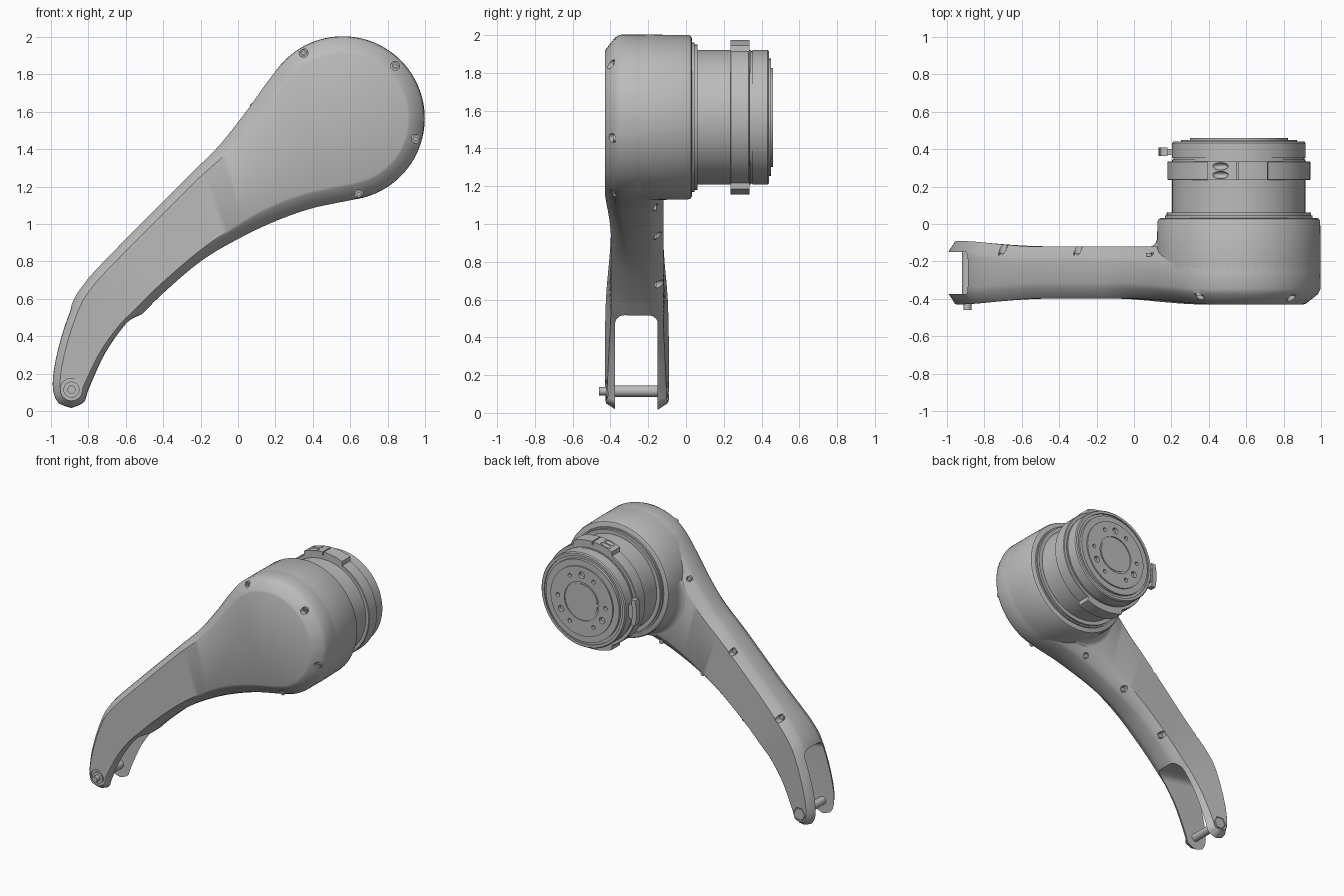
import bpy, bmesh, math
from mathutils import Vector

if "Cube" in bpy.data.objects:
    bpy.data.objects.remove(bpy.data.objects["Cube"])

GREY = bpy.data.materials.new("plain_grey")
GREY.use_nodes = True
GREY.diffuse_color = (0.5, 0.5, 0.5, 1)
GREY.node_tree.nodes["Principled BSDF"].inputs["Base Color"].default_value = GREY.diffuse_color

HX, HZ, HR = 0.56, 1.565, 0.437      # head axis and radius
PIN = (-0.89, 0.115)                 # fork pin axis
FAR = 1.0


def finish(name, bm):
    bmesh.ops.remove_doubles(bm, verts=bm.verts, dist=1e-5)
    bmesh.ops.recalc_face_normals(bm, faces=bm.faces)
    mesh = bpy.data.meshes.new(name)
    bm.to_mesh(mesh)
    bm.free()
    mesh.materials.append(GREY)
    ob = bpy.data.objects.new(name, mesh)
    bpy.context.collection.objects.link(ob)
    return ob


def smooth(ob, angle=32):
    bpy.ops.object.select_all(action='DESELECT')
    ob.select_set(True)
    bpy.context.view_layer.objects.active = ob
    bpy.ops.object.shade_smooth_by_angle(angle=math.radians(angle))
    return ob


def skin(bm, rings, closed=True):
    rows = [[bm.verts.new(p) for p in ring] for ring in rings]
    n = len(rows[0])
    for a, b in zip(rows, rows[1:]):
        for i in range(n if closed else n - 1):
            j = (i + 1) % n
            bm.faces.new((a[i], a[j], b[j], b[i]))
    return rows


def lathe(name, profile, centre=(HX, HZ), seg=96):
    """Turn (radius, y) points about an axis along y."""
    bm = bmesh.new()
    rings = []
    for r, y in profile:
        turn = [2 * math.pi * i / seg for i in range(seg)]
        rings.append([(centre[0] + r * math.cos(t), y, centre[1] + r * math.sin(t)) for t in turn])
    skin(bm, rings)
    bmesh.ops.remove_doubles(bm, verts=bm.verts, dist=1e-5)
    bmesh.ops.dissolve_degenerate(bm, edges=bm.edges, dist=1e-6)
    return finish(name, bm)


def rod(name, centre, r, y0, y1, seg=24):
    return lathe(name, [(0, y0), (r, y0), (r, y1), (0, y1)], centre, seg)


def sector(name, r0, r1, y0, y1, a0, a1, taper=4):
    """Curved block around the head axis, angles in degrees."""
    def arc(r, s, e):
        turn = [math.radians(s + (e - s) * i / 16) for i in range(17)]
        return [(HX + r * math.cos(t), y0, HZ + r * math.sin(t)) for t in turn]
    bm = bmesh.new()
    pts = arc(r1, a0 + taper, a1 - taper) + arc(r0, a1, a0)
    face = bm.faces.new([bm.verts.new(p) for p in pts])
    out = bmesh.ops.extrude_face_region(bm, geom=[face])
    bmesh.ops.translate(bm, vec=(0, y1 - y0, 0), verts=[v for v in out["geom"] if isinstance(v, bmesh.types.BMVert)])
    return smooth(finish(name, bm))


def box(name, size, centre, tilt=0, bevel=0):
    bm = bmesh.new()
    bmesh.ops.create_cube(bm, size=1)
    bmesh.ops.scale(bm, vec=size, verts=bm.verts)
    if bevel:
        top = [e for e in bm.edges if all(v.co.z > 0 for v in e.verts)
               and abs(e.verts[0].co.y - e.verts[1].co.y) < 1e-6]
        bmesh.ops.bevel(bm, geom=top, offset=bevel, segments=8, profile=0.5, affect='EDGES')
    ob = finish(name, bm)
    ob.location = centre
    ob.rotation_euler.y = tilt
    return ob


def cut(target, cutter):
    mod = target.modifiers.new("cut", 'BOOLEAN')
    mod.operation, mod.solver, mod.object = 'DIFFERENCE', 'EXACT', cutter
    bpy.context.view_layer.objects.active = target
    bpy.ops.object.modifier_apply(modifier=mod.name)
    bpy.data.objects.remove(cutter)


def ease(a, b, x):
    t = min(1, max(0, (x - a) / (b - a)))
    return t * t * (3 - 2 * t)


def sample(points, count):
    """Smooth curve through the points, evenly spaced."""
    p = [Vector(q) for q in points]
    p = [p[0]] + p + [p[-1]]
    dense = []
    for a, b, c, d in zip(p, p[1:], p[2:], p[3:]):
        for k in range(24):
            t = k / 24
            dense.append(0.5 * (2 * b + (c - a) * t + (2 * a - 5 * b + 4 * c - d) * t**2
                                + (3 * b - a - 3 * c + d) * t**3))
    dense.append(p[-1])
    run = [0]
    for a, b in zip(dense, dense[1:]):
        run.append(run[-1] + (b - a).length)
    out, k = [], 0
    for i in range(count):
        goal = run[-1] * i / (count - 1)
        while k < len(run) - 2 and run[k + 1] < goal:
            k += 1
        out.append(dense[k].lerp(dense[k + 1], (goal - run[k]) / (run[k + 1] - run[k])))
    return out


def head_arc(start, step):
    turn = [math.radians(a) for a in range(start, 0, step)] + [0]
    return [(HX + HR * math.cos(t), HZ + HR * math.sin(t)) for t in turn]


# Arm housing: side outline, rounded front and back rims
N = 90
upper = sample([(-0.89, 0.01), (-0.965, 0.04), (-0.995, 0.12), (-0.985, 0.25), (-0.94, 0.43), (-0.88, 0.59),
                (-0.83, 0.67), (-0.75, 0.765), (-0.5, 1.02), (-0.25, 1.27), (-0.1, 1.42), (0.05, 1.61),
                (0.15, 1.75)] + head_arc(135, -15), N)
lower = sample([(-0.89, 0.01), (-0.815, 0.04), (-0.785, 0.115), (-0.7, 0.29), (-0.6, 0.43), (-0.52, 0.51),
                (-0.4, 0.63), (-0.2, 0.8), (0, 0.92), (0.2, 1.015), (0.4, 1.085)] + head_arc(-80, 16), N)
loop = upper + lower[-2:0:-1]


def front_y(x):
    return -0.43 + 0.033 * ease(-1, -0.5, x) * (1 - ease(-0.1, 0.4, x))


def back_y(x):
    return -0.09 - 0.03 * ease(-1, -0.55, x)


def rim(inset, depth, front):
    ring = []
    for i, p in enumerate(loop):
        d = (loop[(i + 1) % len(loop)] - loop[i - 1]).normalized()
        w = inset * (0.045 + 0.045 * ease(-0.3, 0.3, p.x))
        y = front_y(p.x) + depth if front else back_y(p.x) - depth
        ring.append((p.x + d.y * w, y, p.y - d.x * w))
    return ring


steps = [(1, 0), (0.85, 0.006), (0.15, 0.055), (0, 0.085)]
bm = bmesh.new()
rows = skin(bm, [rim(i, d, True) for i, d in steps] + [rim(i, d, False) for i, d in reversed(steps)])
for row in (rows[0], rows[-1]):
    for i in range(N - 1):
        quad = [row[i], row[i + 1], row[-i - 1], row[-i]]
        bm.faces.new(list(dict.fromkeys(quad)))
housing = finish("arm_housing", bm)

# Fork slot
TILT = 0.15
slot_end = Vector((-0.7, 0, 0.545)) - 0.5 * Vector((math.sin(TILT), 0, math.cos(TILT)))
cut(housing, box("slot_cutter", (0.84, 0.225, 1), slot_end + Vector((0, -0.2625, 0)), TILT, 0.055))

# Screw pockets and socket screws, front rim then back rim
front_screws = [(0.35, 1.915), (0.84, 1.845), (0.95, 1.455), (0.645, 1.16)]
back_screws = [(0.08, 1.63), (-0.3, 1.18), (-0.7, 0.78), (0.32, 1.085), (-0.03, 0.935), (-0.38, 0.68)]
for c in front_screws:
    cut(housing, rod("pocket", c, 0.024, -FAR, -0.372))
    smooth(lathe("front_screw", [(0, -0.376), (0.009, -0.376), (0.009, -0.386), (0.018, -0.386),
                                 (0.018, -0.36), (0, -0.36)], c, 18))
for c in back_screws:
    cut(housing, rod("pocket", c, 0.024, -0.165, FAR))
    smooth(rod("back_screw", c, 0.017, -0.175, -0.155, 18))

# Fork pin with bush and nut
cut(housing, rod("pocket", PIN, 0.06, -FAR, -0.414, 32))
cut(housing, rod("pocket", PIN, 0.053, -0.107, FAR, 6))
smooth(housing)
smooth(lathe("fork_pin", [(0, -0.46), (0.022, -0.46), (0.022, -0.42), (0.03, -0.42), (0.03, -0.105), (0, -0.105)],
             PIN, 32))
smooth(rod("pin_bush", PIN, 0.043, -0.424, -0.4, 32))
smooth(rod("pin_nut", PIN, 0.046, -0.11, -0.095, 6))

# Head drum and the fillet where the arm meets it
smooth(lathe("head_drum", [(0, -0.3), (HR - 0.002, -0.3), (HR + 0.001, -0.2), (HR - 0.002, 0.012),
                           (HR - 0.008, 0.026), (HR - 0.02, 0.032), (0, 0.032)], seg=128))
bm = bmesh.new()
rings = []
for k in range(9):
    u = math.pi / 2 * k / 8
    ring = []
    for i in range(33):
        t = math.radians(172 + 84 * i / 32)
        amp = 0.065 * math.sin(math.pi * i / 32) ** 0.5 if 0 < i < 32 else 0
        r = HR - 0.003 + amp * (1 - math.sin(u))
        ring.append((HX + r * math.cos(t), -0.121 + 0.065 * (1 - math.cos(u)), HZ + r * math.sin(t)))
    rings.append(ring)
skin(bm, rings, False)
smooth(finish("arm_fillet", bm), 60)

# Flange and coupling body with stepped end face
smooth(lathe("flange_ring", [(0, 0.02), (0.395, 0.02), (0.395, 0.045), (0.385, 0.045), (0.385, 0.062), (0, 0.062)]))
coupling = lathe("coupling_body", [(0, 0.04), (0.356, 0.04), (0.356, 0.345), (0.35, 0.345), (0.35, 0.352),
                                   (0.357, 0.352), (0.357, 0.432), (0.35, 0.44), (0.33, 0.44), (0.33, 0.43),
                                   (0.31, 0.43), (0.31, 0.45), (0.262, 0.45), (0.262, 0.46), (0.145, 0.46),
                                   (0.145, 0.452), (0.13, 0.452), (0.13, 0.456), (0, 0.456)])
for i in range(12):
    if i % 4 != 1:
        t = math.radians(i * 30)
        c = (HX + 0.2 * math.cos(t), HZ + 0.2 * math.sin(t))
        cut(coupling, rod("hole", c, 0.024 if i % 4 == 3 else 0.015, 0.435, FAR, 20))
smooth(coupling)

# Clamp ring with two lugs, split line and bolt recesses
smooth(lathe("clamp_ring", [(0.34, 0.235), (0.378, 0.235), (0.382, 0.239), (0.382, 0.331), (0.378, 0.335),
                            (0.34, 0.335), (0.34, 0.235)]))
top_lug = sector("top_lug", 0.36, 0.41, 0.235, 0.335, 64, 118)
sector("bottom_lug", 0.36, 0.41, 0.235, 0.335, 242, 296)
cut(top_lug, box("split", (0.008, 0.3, 0.05), (0.555, 0.285, 1.975)))
for y in (0.262, 0.308):
    bm = bmesh.new()
    bmesh.ops.create_uvsphere(bm, u_segments=20, v_segments=12, radius=1)
    bmesh.ops.scale(bm, vec=(0.045, 0.02, 0.03), verts=bm.verts)
    bmesh.ops.translate(bm, vec=(0.46, y, 1.965), verts=bm.verts)
    cut(top_lug, finish("recess", bm))
smooth(top_lug)

# Release tab
sector("tab_stem", 0.34, 0.4, 0.37, 0.402, 172, 188, 0)
sector("tab_plate", 0.392, 0.428, 0.364, 0.41, 166, 194, 1)
